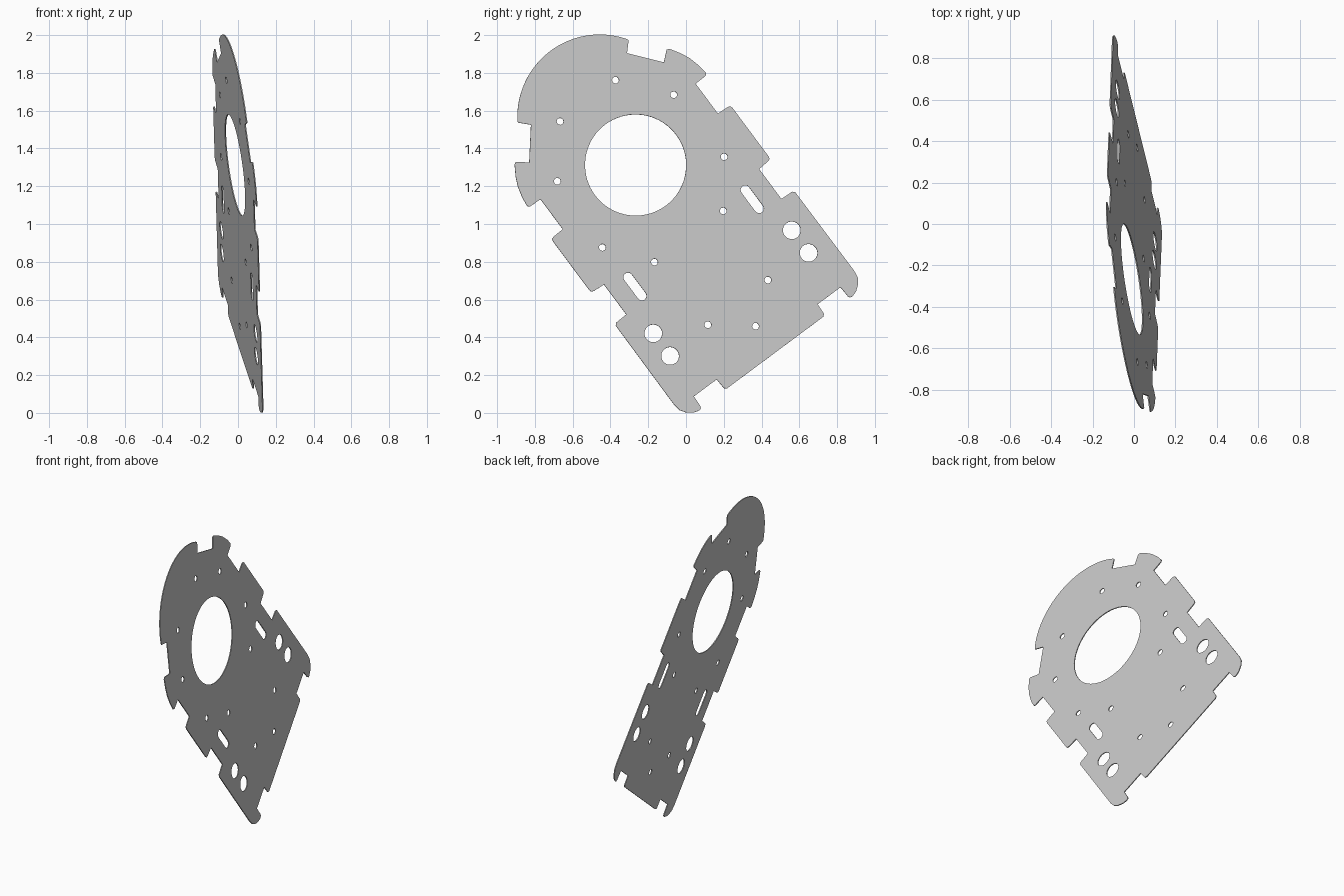
import bpy
import bmesh
from math import cos, sin, radians, pi
from mathutils import Matrix, Vector

cube = bpy.data.objects.get("Cube")
if cube:
    bpy.data.objects.remove(cube, do_unlink=True)

THICKNESS = 0.006

# Plate colour
grey = bpy.data.materials.new("light_grey_metal")
grey.use_nodes = True
colour = (0.57, 0.57, 0.57, 1)
grey.diffuse_color = colour
grey.node_tree.nodes["Principled BSDF"].inputs["Base Color"].default_value = colour

curve = bpy.data.curves.new("plate_profile", "CURVE")
curve.dimensions = "2D"
curve.fill_mode = "BOTH"
curve.extrude = THICKNESS / 2


def add_loop(points):
    spline = curve.splines.new("POLY")
    spline.points.add(len(points) - 1)
    for target, (s, t) in zip(spline.points, points):
        target.co = (s, t, 0, 1)
    spline.use_cyclic_u = True


def arc(s, t, radius, start, end, steps):
    angles = [radians(start + (end - start) * i / steps) for i in range(steps + 1)]
    return [(s + radius * cos(a), t + radius * sin(a)) for a in angles]


def add_hole(s, t, radius, steps=20):
    add_loop(arc(s, t, radius, 0, 360, steps)[:-1])


# Outline: rounded head, notches, side tabs and foot, mirrored across the axis
half = arc(-0.318, 0, 0.436, 180, 124, 24)
half += [
    (-0.552, 0.365), (-0.502, 0.317), (-0.347, 0.444),              # head notch
    (-0.392, 0.498), (-0.385, 0.512), (-0.372, 0.52),               # shoulder
    (-0.33, 0.546), (-0.281, 0.568), (-0.22, 0.584), (-0.168, 0.59),
    (-0.158, 0.58), (-0.155, 0.512), (0.042, 0.512),
    (0.045, 0.576), (0.05, 0.588), (0.063, 0.592),                  # middle tab
    (0.385, 0.592), (0.397, 0.588), (0.403, 0.576), (0.408, 0.512),
    (0.605, 0.512), (0.608, 0.58), (0.62, 0.592),                   # long tab
    (1.14, 0.594), (1.18, 0.588), (1.21, 0.568), (1.235, 0.535),
    (1.244, 0.505), (1.24, 0.492), (1.228, 0.487),                  # foot
    (1.167, 0.484), (1.167, 0.333), (1.228, 0.33), (1.238, 0.317),
]
add_loop(half + [(s, -t) for s, t in reversed(half[1:])])

# Central opening and the single hole on the axis
add_hole(0, 0, 0.268, 72)
add_hole(1.064, 0, 0.018)

# Mirrored holes and slots
small_holes = [(-0.424, 0.183), (-0.178, 0.384), (0.245, 0.402),
               (0.472, 0.227), (0.907, 0.198)]
for side in (1, -1):
    for s, t in small_holes:
        add_hole(s, side * t, 0.018)
    for s in (0.771, 0.92):
        add_hole(s, side * 0.457, 0.047, 32)
    slot_t = side * 0.387
    add_loop(arc(0.575, slot_t, 0.025, -90, 90, 10)
             + arc(0.453, slot_t, 0.025, 90, 270, 10))

# Turn the filled profile into a mesh
profile = bpy.data.objects.new("plate_profile", curve)
bpy.context.collection.objects.link(profile)
bpy.context.view_layer.update()
mesh = bpy.data.meshes.new_from_object(
    profile.evaluated_get(bpy.context.evaluated_depsgraph_get()))
bpy.data.objects.remove(profile, do_unlink=True)

# Lean the plate into place


def on_plane(y, z):
    return Vector((-0.145 * y - 0.137 * z, y, z))


along = on_plane(0.597, -0.802)
across = on_plane(0.802, 0.597)
normal = along.cross(across).normalized()
placement = Matrix((along, across, normal)).transposed().to_4x4()
placement.translation = (-0.0125, -0.267, 1.312)
mesh.transform(placement)

bm = bmesh.new()
bm.from_mesh(mesh)
bmesh.ops.remove_doubles(bm, verts=bm.verts, dist=0.0002)
bmesh.ops.recalc_face_normals(bm, faces=bm.faces)
for face in bm.faces:
    face.smooth = False
bm.to_mesh(mesh)
bm.free()

mesh.name = "mounting_plate"
mesh.materials.clear()
mesh.materials.append(grey)
plate = bpy.data.objects.new("mounting_plate", mesh)
bpy.context.collection.objects.link(plate)
